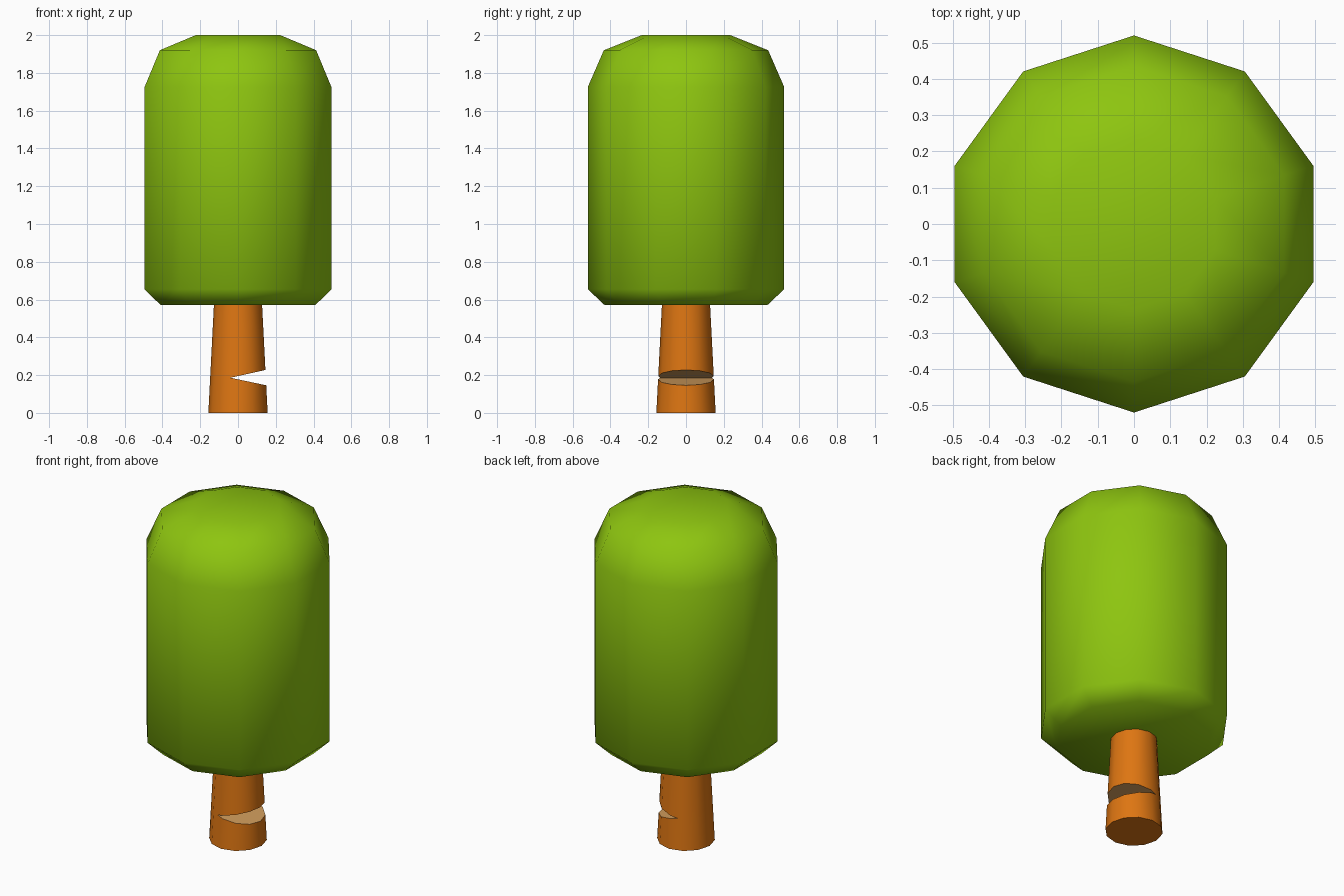
import bpy, bmesh, math
from mathutils import Vector

if "Cube" in bpy.data.objects:
    bpy.data.objects.remove(bpy.data.objects["Cube"])


def material(name, rgb):
    m = bpy.data.materials.new(name)
    m.diffuse_color = (*rgb, 1)
    m.use_nodes = True
    m.node_tree.nodes["Principled BSDF"].inputs["Base Color"].default_value = m.diffuse_color
    return m


def lathe(name, profile, sides, mats):
    """Closed low-poly solid from (radius, z) rings, first corner on +y."""
    bm = bmesh.new()
    rings = []
    for r, z in profile:
        angles = [math.pi / 2 + 2 * math.pi * i / sides for i in range(sides)]
        rings.append([bm.verts.new((r * math.cos(a), r * math.sin(a), z)) for a in angles])
    for lo, hi in zip(rings, rings[1:]):
        for i in range(sides):
            j = (i + 1) % sides
            bm.faces.new((lo[i], lo[j], hi[j], hi[i]))
    bm.faces.new(rings[0][::-1])
    bm.faces.new(rings[-1])
    return finish(name, bm, mats)


def finish(name, bm, mats):
    bmesh.ops.recalc_face_normals(bm, faces=bm.faces)
    me = bpy.data.meshes.new(name)
    bm.to_mesh(me)
    bm.free()
    for m in mats:
        me.materials.append(m)
    ob = bpy.data.objects.new(name, me)
    bpy.context.collection.objects.link(ob)
    return ob


def select(ob):
    bpy.ops.object.select_all(action='DESELECT')
    ob.select_set(True)
    bpy.context.view_layer.objects.active = ob


green = material("leaf green", (0.27, 0.56, 0.005))
bark = material("bark orange", (0.73, 0.18, 0.006))
wood = material("cut wood tan", (0.64, 0.34, 0.11))

# Rounded ten-sided crown, softly shaded
crown = lathe("crown", [(0.43, 0.57), (0.52, 0.655), (0.52, 1.725),
                        (0.435, 1.92), (0.235, 2.0)], 10, [green])
for p in crown.data.polygons:
    p.use_smooth = True

# Tapered trunk
trunk = lathe("trunk", [(0.157, 0.0), (0.125, 0.62)], 12, [bark, wood])

# Wedge cutter for the axe notch on the +x side
bm = bmesh.new()
section = [(-0.04, 0.186), (0.3, 0.114), (0.3, 0.262)]
front = bm.faces.new([bm.verts.new((x, -0.3, z)) for x, z in section])
ext = bmesh.ops.extrude_face_region(bm, geom=[front], use_keep_orig=True)
bmesh.ops.translate(bm, vec=Vector((0, 0.6, 0)),
                    verts=[g for g in ext["geom"] if isinstance(g, bmesh.types.BMVert)])
cutter = finish("notch_cutter", bm, [bark])
cutter.hide_render = True

select(trunk)
mod = trunk.modifiers.new("notch", 'BOOLEAN')
mod.operation = 'DIFFERENCE'
mod.solver = 'EXACT'
mod.object = cutter
bpy.ops.object.modifier_apply(modifier=mod.name)
bpy.data.objects.remove(cutter)

# Notch faces show bare wood
for p in trunk.data.polygons:
    inside = abs(p.normal.z) > 0.5 and 0.1 < p.center.z < 0.3
    p.material_index = 1 if inside else 0

select(trunk)
bpy.ops.object.shade_smooth_by_angle(angle=math.radians(40))
